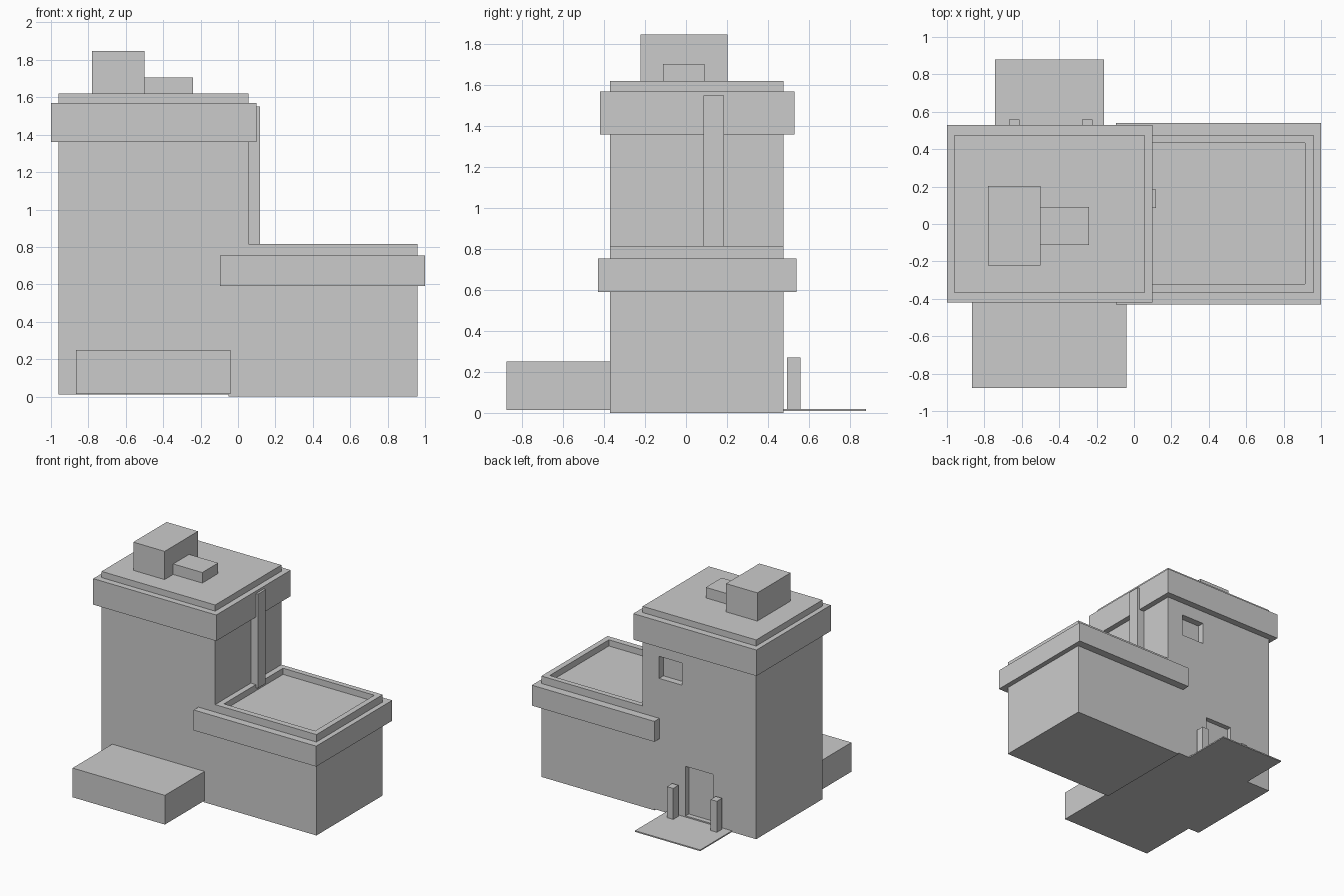
import bpy
import bmesh
from mathutils import Vector

if "Cube" in bpy.data.objects:
    bpy.data.objects.remove(bpy.data.objects["Cube"])


def extrude_profile(name, points, direction):
    """Closed flat profile extruded along a direction."""
    bm = bmesh.new()
    face = bm.faces.new([bm.verts.new(p) for p in points])
    result = bmesh.ops.extrude_face_region(bm, geom=[face], use_keep_orig=True)
    verts = [g for g in result["geom"] if isinstance(g, bmesh.types.BMVert)]
    bmesh.ops.translate(bm, verts=verts, vec=Vector(direction))
    bmesh.ops.recalc_face_normals(bm, faces=bm.faces)
    mesh = bpy.data.meshes.new(name)
    bm.to_mesh(mesh)
    bm.free()
    obj = bpy.data.objects.new(name, mesh)
    bpy.context.collection.objects.link(obj)
    return obj


def box(name, x, y, z):
    """Box from (min, max) ranges."""
    base = [(x[0], y[0], z[0]), (x[1], y[0], z[0]), (x[1], y[1], z[0]), (x[0], y[1], z[0])]
    return extrude_profile(name, base, (0, 0, z[1] - z[0]))


def cut(target, x, y, z):
    """Carve a box out of the target."""
    cutter = box("cutter", x, y, z)
    cutter.hide_render = True
    mod = target.modifiers.new("cut", "BOOLEAN")
    mod.operation = "DIFFERENCE"
    mod.solver = "EXACT"
    mod.object = cutter
    bpy.context.view_layer.objects.active = target
    bpy.ops.object.modifier_apply(modifier=mod.name)
    bpy.data.objects.remove(cutter)


FRONT, BACK = -0.37, 0.475

# Tower and low wing as one L-shaped body
outline = [(-0.96, 0.01), (-0.05, 0.01), (-0.05, 0), (0.96, 0),
           (0.96, 0.815), (0.055, 0.815), (0.055, 1.62), (-0.96, 1.62)]
body = extrude_profile("building_body", [(x, FRONT, z) for x, z in outline],
                       (0, BACK - FRONT, 0))

# Sunken wing roof, rear doorway and rear window
cut(body, (0.10, 0.915), (-0.322, 0.432), (0.765, 0.9))
cut(body, (-0.575, -0.33), (0.435, 0.6), (0.03, 0.43))
cut(body, (-0.297, -0.092), (0.42, 0.6), (1.077, 1.255))

# Cornice bands: full on the tower, U-shaped on the wing
box("tower_cornice", (-1.0, 0.1), (-0.42, 0.53), (1.36, 1.57))
u_shape = [(-0.095, -0.43), (1.0, -0.43), (1.0, 0.54), (-0.095, 0.54),
           (-0.095, 0.46), (0.945, 0.46), (0.945, -0.355), (-0.095, -0.355)]
extrude_profile("wing_cornice", [(x, y, 0.59) for x, y in u_shape], (0, 0, 0.165))

# Rooftop boxes and wall duct
box("roof_hut", (-0.78, -0.5), (-0.222, 0.203), (1.61, 1.848))
box("roof_vent", (-0.5, -0.24), (-0.113, 0.09), (1.61, 1.705))
box("wall_duct", (0.045, 0.118), (0.085, 0.185), (0.79, 1.55))

# Front annex, rear door slab and door posts
box("front_annex", (-0.865, -0.04), (-0.876, -0.36), (0.014, 0.25))
box("door_slab", (-0.743, -0.16), (0.465, 0.88), (0.01, 0.02))
for side, x in (("left", -0.25), ("right", -0.64)):
    box(side + "_door_post", (x - 0.028, x + 0.028), (0.493, 0.56), (0.015, 0.27))
